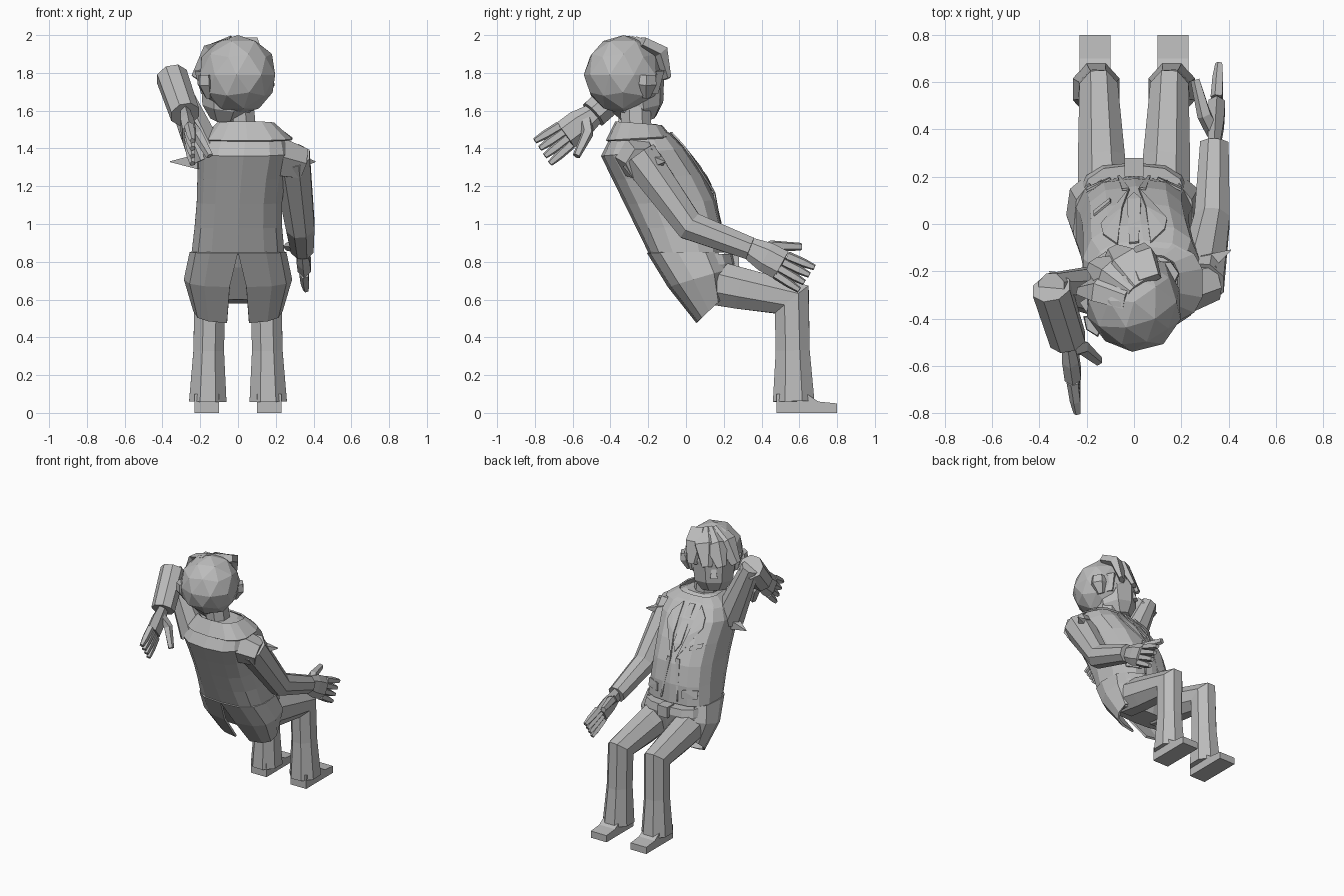
import bpy, bmesh, math, random
from mathutils import Vector, Matrix
from mathutils.bvhtree import BVHTree

random.seed(4)
cube = bpy.data.objects.get("Cube")
if cube:
    bpy.data.objects.remove(cube)

colour = (.5, .5, .5, 1)
grey = bpy.data.materials.new("plain_grey")
grey.use_nodes = True
grey.diffuse_color = colour
grey.node_tree.nodes["Principled BSDF"].inputs["Base Color"].default_value = colour
unmoved = Matrix.Identity(4)


def finish(name, mesh_data, matrix=unmoved, thickness=None):
    bmesh.ops.transform(mesh_data, matrix=matrix, verts=mesh_data.verts)
    bmesh.ops.recalc_face_normals(mesh_data, faces=mesh_data.faces)
    mesh = bpy.data.meshes.new(name)
    mesh_data.to_mesh(mesh)
    mesh_data.free()
    mesh.materials.append(grey)
    part = bpy.data.objects.new(name, mesh)
    bpy.context.collection.objects.link(part)
    if thickness:
        shell = part.modifiers.new("thickness", "SOLIDIFY")
        shell.thickness = thickness
        shell.offset = 0


def skin(rings, closed=True, caps=True):
    """Bridge rows of points into faces."""
    result = bmesh.new()
    rows = [[result.verts.new(point) for point in ring] for ring in rings]
    count = len(rows[0])
    for lower, upper in zip(rows, rows[1:]):
        for i in range(count if closed else count - 1):
            j = (i + 1) % count
            result.faces.new((lower[i], lower[j], upper[j], upper[i]))
    if caps:
        result.faces.new(rows[0])
        result.faces.new(rows[-1])
    return result


def facet_angles(sides):
    return [math.tau * (i + .5) / sides for i in range(sides)]


def tube(name, points, radii, sides=8, flat=1, hint=(1, 0, 0), matrix=unmoved):
    """Faceted sweep with mitred bends; flat scales the radius along the hint."""
    points = [Vector(point) for point in points]
    legs = [(b - a).normalized() for a, b in zip(points, points[1:])]
    before, after = [legs[0]] + legs, legs + [legs[-1]]
    rings = []
    for centre, radius, incoming, outgoing in zip(points, radii, before, after):
        along = (incoming + outgoing).normalized()
        across = Vector(hint)
        across = (across - along * across.dot(along)).normalized()
        mitre = along.cross(across) / along.dot(incoming)
        radius /= math.cos(math.pi / sides)
        rings.append([centre + radius * (across * flat * math.cos(a) + mitre * math.sin(a))
                      for a in facet_angles(sides)])
    finish(name, skin(rings), matrix)


def oval(back, front, half_width, angles, shift=0):
    """Boxy oval ring leaning from a back (y, z) point to a front one."""
    ring = []
    for a in angles:
        c, s = (math.copysign(abs(q) ** .7, q) for q in (math.cos(a), math.sin(a)))
        y, z = Vector(back).lerp(Vector(front), (s + 1) / 2)
        ring.append((shift + half_width * c, y, z))
    return ring


# Jacket body: leaning rings with a rounded chest, closing at the neck
around = facet_angles(14)
waist_back, waist_front = Vector((-.2, .85)), Vector((.2, .85))
blade, breast = Vector((-.45, 1.36)), Vector((0, 1.4))
steps = [i / 4 for i in range(5)]
torso = [oval(waist_back.lerp(blade, t),
              waist_front.lerp(breast, t) + Vector((.06, 0)) * math.sin(math.pi * t),
              .25 - .02 * math.sin(math.pi * t), around, .03 * t * t) for t in steps]
torso.append(oval((-.4, 1.46), (-.07, 1.47), .22, around, .04))
torso.append(oval((-.36, 1.52), (-.16, 1.53), .12, around, .03))
body = skin(torso)
chest = BVHTree.FromBMesh(body)
finish("jacket_body", body)

# Hips, belt and buckle
belt_top = oval((-.17, .84), (.25, .84), .23, around)
belt_low = oval((-.13, .77), (.26, .79), .24, around)
finish("belt", skin([belt_top, belt_low]))
finish("hips", skin([belt_low, oval((0, .6), (.2, .58), .22, around)]))
tube("belt_buckle", [(0, .2, .81), (0, .28, .81)], [.04, .04], 4)

# Collar and neck
finish("collar", skin([oval((-.42, 1.44), (-.08, 1.46), .24, around, .05),
                       oval((-.37, 1.54), (-.13, 1.52), .15, around, .04)], caps=False), thickness=.01)
tube("neck", [(.02, -.26, 1.45), (0, -.27, 1.66)], [.08, .08])


def plate(name, outline, side=1):
    """Thin panel laid on the chest from an (x, z) outline."""
    panel = bmesh.new()
    corners = []
    for x, z in outline:
        start = Vector((x * side, 1, z))
        corners.append(panel.verts.new(chest.ray_cast(start, Vector((0, -1, 0)))[0]))
    panel.faces.new(corners)
    bmesh.ops.triangulate(panel, faces=panel.faces)
    finish(name, panel, Matrix.Translation((0, .01, .005)), thickness=.009)


plate("tie", [(-.02, 1.48), (.02, 1.48), (.03, 1.25), (0, 1.2), (-.03, 1.25)])
plate("chest_pocket", [(-.17, 1.27), (-.1, 1.25), (-.1, 1.22), (-.17, 1.24)])

for name, side in (("left", 1), ("right", -1)):
    flip = Matrix.Scale(side, 4, (1, 0, 0)) if side < 0 else unmoved

    # Split jacket tail, opening toward the hem
    tail = []
    for row, (back, front, width) in enumerate([(waist_back, waist_front, .25),
                                                ((-.09, .67), (.22, .76), .28),
                                                ((.06, .48), (.2, .62), .23)]):
        opening = math.radians(4 * row - 90)
        sweep = [opening + i * (math.radians(50) - opening) / 5 for i in range(6)]
        tail.append(oval(back, front, width, sweep))
    finish(name + "_tail", skin(tail, closed=False, caps=False), flip, .015)

    # Trouser leg with a bent knee and flared cuff
    hip, knee, ankle = Vector((.13, .1, .7)), Vector((.15, .56, .6)), Vector((.16, .57, .06))
    tube(name + "_leg", [hip, hip.lerp(knee, .4), knee, knee.lerp(ankle, .5), ankle],
         [.12, .11, .09, .09, .11], flat=.9, matrix=flip)

    # Shoe: side profile across two x positions
    profile = [(.48, 0), (.8, 0), (.8, .05), (.7, .06), (.64, .1), (.48, .1)]
    finish(name + "_shoe", skin([[(x, y, z) for y, z in profile] for x in (.1, .23)]), flip)

    # Jacket front details
    plate(name + "_lapel", [(.02, 1.16), (.14, 1.36), (.13, 1.42), (.07, 1.48), (.05, 1.3)], side)
    plate(name + "_front_edge", [(.02, 1.16), (.05, 1.16), (.07, .87), (.06, .87)], side)
    plate(name + "_pocket_flap", [(.1, .96), (.2, .96), (.2, .9), (.1, .9)], side)

# Lowered arm on the left, raised arm folded behind the head on the right
left_wrist, right_wrist = Vector((.34, .34, .87)), Vector((-.28, -.49, 1.58))
left_elbow, right_elbow = Vector((.33, .02, .99)), Vector((-.35, -.27, 1.78))
tube("left_shoulder", [(.15, -.28, 1.37), (.34, -.23, 1.32)], [.11, .08], 6, hint=(0, 0, 1))
tube("left_sleeve", [(.28, -.25, 1.36), left_elbow, left_wrist], [.1, .075, .06])
tube("right_upper_sleeve", [(-.16, -.28, 1.35), right_elbow], [.1, .06])
tube("right_forearm_sleeve", [right_elbow, right_wrist], [.08, .075])


def hand(side, wrist, reach, spread, thumb):
    """Flat palm, four fingers fanned along spread, and a bent thumb."""
    reach, spread, thumb = Vector(reach), Vector(spread), Vector(thumb)
    knuckles = wrist + reach * .55
    tube(side + "_palm", [wrist - reach * .1, wrist.lerp(knuckles, .5), knuckles],
         [.045, .07, .07], 6, flat=.5)
    for finger in range(4):
        fan = spread * (finger / 1.5 - 1)
        base, tip = knuckles + fan * .8, wrist + reach + fan
        tube(f"{side}_finger_{finger + 1}", [base, base.lerp(tip, .6), tip], [.022, .02, .013], 5)
    bend = wrist + thumb * .5 - reach * .05
    tube(side + "_thumb", [wrist + reach * .15, bend, wrist + thumb], [.03, .026, .017], 5)


hand("left", left_wrist, (.02, .3, -.16), (0, -.04, -.06), (-.08, .27, .01))
hand("right", right_wrist, (.04, -.27, -.2), (0, .04, -.06), (.13, -.09, -.22))

# Torn spikes at the shoulder seams
tube("left_shoulder_spike", [(.3, -.17, 1.33), (.41, -.11, 1.33)], [.04, .002], 4, hint=(0, 0, 1))
tube("right_shoulder_spike", [(-.2, -.26, 1.33), (-.36, -.2, 1.33)], [.04, .002], 4, hint=(0, 0, 1))

# Head turned toward the right, with lumpy hair around a tapered face
turn = Matrix.Translation((0, -.33, 1.79)) @ Matrix.Rotation(math.radians(35), 4, "Z")
hair = bmesh.new()
bmesh.ops.create_icosphere(hair, subdivisions=2, radius=.21)
for vert in hair.verts:
    vert.co.x *= random.uniform(.93, 1.03)
    vert.co.y *= random.uniform(.97, 1.07)
finish("hair", hair, turn)
tube("face", [(0, .11, -.24), (0, .09, -.17), (0, .07, 0)], [.08, .13, .15], matrix=turn)
tube("nose", [(0, .2, -.04), (0, .22, -.11)], [.015, .025], 4, matrix=turn)

# Locks swept from a parting down over the brow
for lock in range(4):
    lean = .15 - .1 * lock
    drop = Vector((lean, .24 - 3 * lean * lean, -.02))
    root = Vector((.05 + lean * .3, .04, .17))
    crest = root.lerp(drop, .5) + Vector((0, .03, .04))
    tube(f"hair_lock_{lock + 1}", [root, crest, drop], [.03, .035, .015], 5, flat=2, matrix=turn)

for name, side in (("left", 1), ("right", -1)):
    tube(name + "_ear", [(.2 * side, .02, 0), (.2 * side, .02, -.05), (.17 * side, .03, -.12)],
         [.04, .045, .02], 5, flat=.6, matrix=turn)
    tube(name + "_sideburn", [(.16 * side, .08, .02), (.15 * side, .09, -.1)],
         [.05, .02], 4, flat=.6, matrix=turn)
